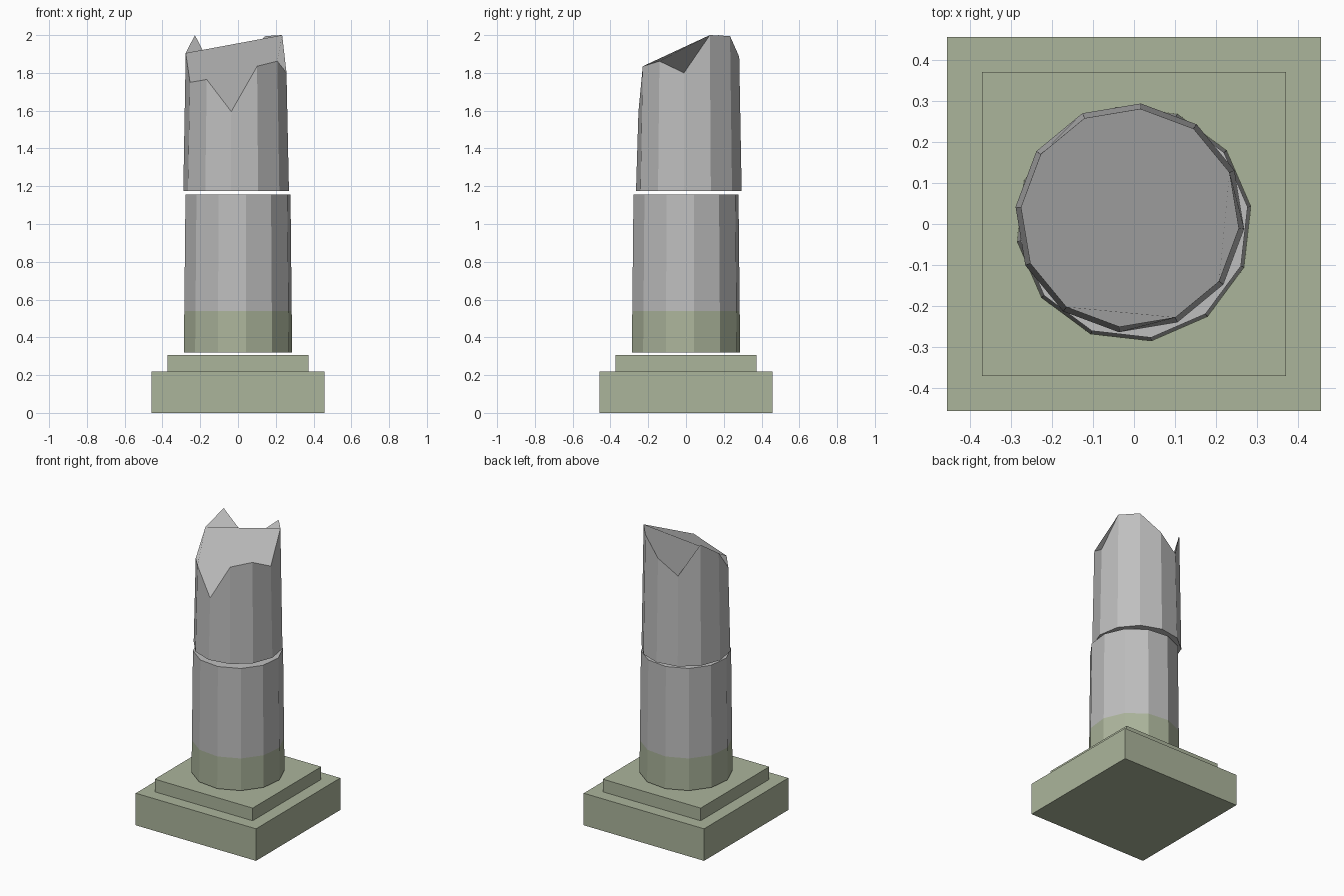
import bpy, bmesh
from math import sin, cos, radians

cube = bpy.data.objects.get("Cube")
if cube:
    bpy.data.objects.remove(cube, do_unlink=True)


def material(name, rgb):
    m = bpy.data.materials.new(name)
    m.use_nodes = True
    m.diffuse_color = (*rgb, 1)
    m.node_tree.nodes["Principled BSDF"].inputs["Base Color"].default_value = (*rgb, 1)
    return m


stone = material("grey stone", (0.52, 0.52, 0.52))
moss = material("mossy stone", (0.41, 0.46, 0.33))


def finish(name, bm, mats):
    bmesh.ops.recalc_face_normals(bm, faces=bm.faces)
    mesh = bpy.data.meshes.new(name)
    bm.to_mesh(mesh)
    bm.free()
    for m in mats:
        mesh.materials.append(m)
    obj = bpy.data.objects.new(name, mesh)
    bpy.context.collection.objects.link(obj)
    return obj


def slab(name, half, z0, z1):
    bm = bmesh.new()
    bmesh.ops.create_cube(bm, size=1)
    for v in bm.verts:
        v.co = (v.co.x * 2 * half, v.co.y * 2 * half, z0 if v.co.z < 0 else z1)
    return finish(name, bm, [moss])


def drum(name, centre, turn, rings, mats):
    """Twelve-sided drum; each ring is (radius, height or list of heights)."""
    bm = bmesh.new()
    loops = []
    for r, z in rings:
        heights = z if isinstance(z, list) else [z] * 12
        loops.append([bm.verts.new((centre[0] + r * cos(radians(turn + 30 * i)),
                                    centre[1] + r * sin(radians(turn + 30 * i)), h))
                      for i, h in enumerate(heights)])
    for level, (a, b) in enumerate(zip(loops, loops[1:])):
        for i in range(12):
            j = (i + 1) % 12
            f = bm.faces.new((a[i], a[j], b[j], b[i]))
            f.material_index = min(level, len(mats) - 1)
    bm.faces.new(loops[0][::-1])
    bm.faces.new(loops[-1]).material_index = len(mats) - 1
    return finish(name, bm, mats)


# Square plinth in two steps
slab("plinth_base", 0.457, 0, 0.22)
slab("plinth_step", 0.372, 0.22, 0.307)

# Lower drum with a mossy foot
drum("lower_drum", (0, 0), 8.5, [(0.29, 0.32), (0.2875, 0.54), (0.281, 1.155)], [moss, stone])

# Upper drum, slightly shifted, with a jagged broken top
broken = [1.80, 2.0, 1.995, 1.885, 1.79, 2.0, 1.905, 1.75, 1.765, 1.595, 1.835, 1.862]
drum("broken_upper_drum", (-0.01, 0.015), -5.5, [(0.281, 1.175), (0.268, broken)], [stone])
